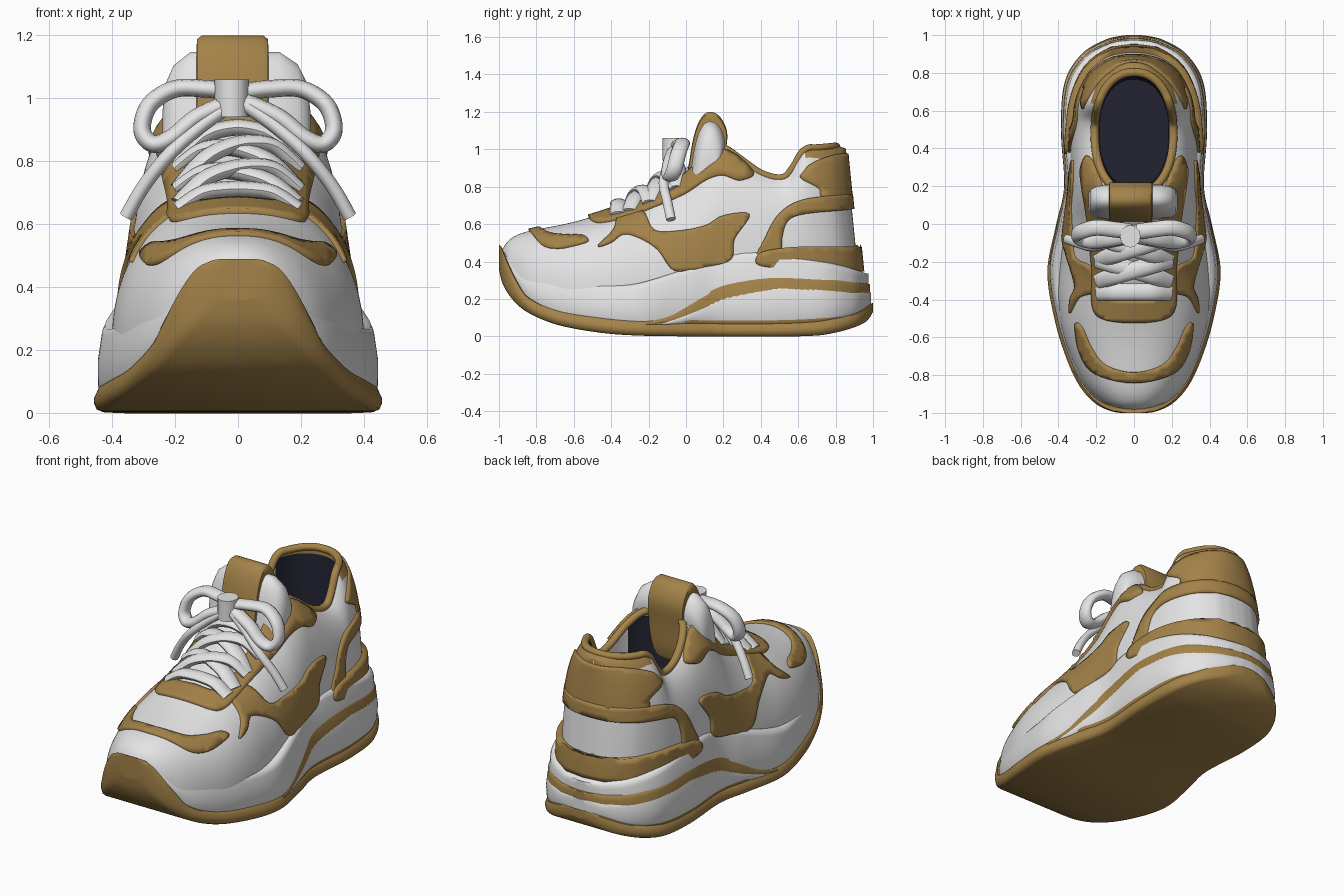
import bpy, bmesh, math
from mathutils import Vector
from mathutils.bvhtree import BVHTree
from mathutils.geometry import delaunay_2d_cdt

if "Cube" in bpy.data.objects:
    bpy.data.objects.remove(bpy.data.objects["Cube"])


def material(name, rgb):
    m = bpy.data.materials.new(name)
    m.diffuse_color = (*rgb, 1)
    m.use_nodes = True
    m.node_tree.nodes["Principled BSDF"].inputs["Base Color"].default_value = m.diffuse_color
    return m


WHITE = material("white", (0.78, 0.78, 0.79))
GOLD = material("tan_gold", (0.37, 0.225, 0.066))
NAVY = material("dark_navy", (0.017, 0.017, 0.032))


# ---------- helpers ----------
def smooth(pts, n=6, closed=False):
    """Catmull-Rom through points."""
    out, m = [], len(pts)
    P = [Vector(p) for p in pts]
    at = (lambda i: P[i % m]) if closed else (lambda i: P[max(0, min(m - 1, i))])
    for i in range(m if closed else m - 1):
        a, b, c, d = at(i - 1), at(i), at(i + 1), at(i + 2)
        for k in range(n):
            t = k / n
            out.append(0.5 * (2 * b + (c - a) * t + (2 * a - 5 * b + 4 * c - d) * t * t
                              + (3 * b - a - 3 * c + d) * t ** 3))
    return out if closed else out + [P[-1]]


def table(pts):
    """Smooth height function of y."""
    fine = smooth(pts, 8)

    def f(y):
        for a, b in zip(fine, fine[1:]):
            if y <= b[0]:
                t = max(0, min(1, (y - a[0]) / max(1e-6, b[0] - a[0])))
                return a[1] + (b[1] - a[1]) * t
        return fine[-1][1]
    return f


def finish(name, bm, mats, angle=50):
    bmesh.ops.recalc_face_normals(bm, faces=bm.faces)
    me = bpy.data.meshes.new(name)
    bm.to_mesh(me)
    bm.free()
    for m in mats:
        me.materials.append(m)
    me.shade_smooth()
    me.set_sharp_from_angle(angle=math.radians(angle))
    ob = bpy.data.objects.new(name, me)
    bpy.context.collection.objects.link(ob)
    return ob


def skin(name, rings, mat, closed=False):
    bm = bmesh.new()
    R = [[bm.verts.new(p) for p in r] for r in rings]
    n = len(R[0])
    for a, b in zip(R, R[1:] + R[:1] if closed else R[1:]):
        for i in range(n):
            bm.faces.new((a[i], a[(i + 1) % n], b[(i + 1) % n], b[i]))
    if not closed:
        bm.faces.new(R[0])
        bm.faces.new(R[-1])
    return finish(name, bm, [mat])


def tube(name, pts, ref, ra, rb, mat, closed=False):
    """Flat oval tube; rb is the radius along ref."""
    P, ref, rings = smooth(pts, 6, closed), Vector(ref), []
    for i, p in enumerate(P):
        q = P[(i + 1) % len(P)] if closed else P[min(i + 1, len(P) - 1)]
        o = P[i - 1] if closed else P[max(i - 1, 0)]
        t = (q - o).normalized()
        s = t.cross(ref).normalized()
        n = s.cross(t)
        rings.append([p + s * ra * math.cos(k * math.pi / 6) + n * rb * math.sin(k * math.pi / 6)
                      for k in range(12)])
    return skin(name, rings, mat, closed)


# ---------- sole ----------
SOLE = smooth([(-1, .004), (-.995, .1), (-.95, .2), (-.85, .29), (-.7, .36), (-.5, .42), (-.25, .457),
               (0, .41), (.2, .368), (.5, .385), (.75, .365), (.9, .275), (.975, .15), (.997, .06), (1, .004)], 8)
ground = table([(-1, .36), (-.98, .28), (-.93, .2), (-.85, .13), (-.7, .065), (-.5, .025), (-.3, .006),
                (0, 0), (.6, 0), (.8, .02), (.95, .07), (1, .13)])
out_top = table([(-1, .49), (-.985, .475), (-.95, .39), (-.9, .29), (-.84, .21), (-.7, .145), (-.5, .11),
                 (-.2, .085), (.5, .08), (.85, .11), (1, .18)])
mid_top = table([(-.97, .45), (-.93, .39), (-.85, .33), (-.7, .3), (-.4, .275), (-.25, .285), (0, .36), (.2, .42),
                 (.3, .45), (.5, .44), (.8, .385), (.97, .335)])
wave = table([(-.22, .085), (-.1, .13), (0, .19), (.15, .28), (.3, .32), (.5, .335), (.8, .31), (1, .275)])


def layer(name, lo, hi, scale, taper, mat, start=-2):
    rings = []
    for y, w in SOLE:
        y, w = y * scale, max(.004, w * scale)
        if y < start:
            continue
        a = lo(y)
        b = max(hi(y), a + .01)
        r = min(.03, (b - a) * .3, w * .5)
        wt = w * taper
        half = [(w - r, a), (w - r * .3, a + r * .3), (w, a + r), ((w + wt) / 2 + r * .2, (a + b) / 2),
                (wt, b - r), (wt - r * .3, b - r * .3), (wt - r, b)]
        rings.append([(x, y, z) for x, z in half] + [(-x, y, z) for x, z in reversed(half)])
    return skin(name, rings, mat)


layer("outsole", ground, out_top, 1, .985, GOLD)
layer("midsole", lambda y: out_top(y) - .03, mid_top, .975, .97, WHITE)
layer("midsole_stripe", lambda y: out_top(y) - .03, wave, .985, .987, GOLD, -.22)
layer("midsole_heel_insert", lambda y: out_top(y) - .02, lambda y: wave(y) - .042, .99, .99, WHITE, -.16)

# ---------- upper ----------
BODY = smooth([(-.985, .004), (-.975, .1), (-.93, .19), (-.82, .28), (-.6, .37), (-.4, .4), (-.2, .39),
               (0, .365), (.2, .34), (.45, .335), (.65, .31), (.8, .245), (.88, .15), (.905, .07), (.91, .004)], 9)
top_h = table([(-.985, .46), (-.94, .52), (-.85, .56), (-.65, .6), (-.5, .64), (-.3, .71), (-.15, .8), (0, .9),
               (.1, .98), (.2, 1.03), (.3, .99), (.4, .93), (.5, .9), (.57, .92), (.62, 1.0), (.67, 1.055),
               (.73, 1.055), (.82, 1.035), (.92, 1.0)])
base_h = table([(-.985, .36), (-.93, .28), (-.8, .24), (-.4, .22), (0, .27), (.2, .3), (.92, .3)])
power = table([(-.95, 2.3), (-.5, 2.3), (-.2, 2), (0, 2.1), (.2, 2.7), (.5, 3.2), (.92, 3.5)])
rings = []
for y, w in BODY:
    h, e, ring, w, b = top_h(y), 2 / power(y), [], max(w, .004), base_h(y)
    lean = .1 * max(0, min(1, (y - .3) / .6))
    for k in range(57):
        c, s = math.cos(math.pi * k / 56), max(0, math.sin(math.pi * k / 56))
        z = b + (h - b) * s ** e
        ring.append((math.copysign(abs(c) ** e, c) * w, y - lean * (z - .45), z))
    rings.append(ring)
upper = skin("upper", rings, WHITE)
bm = bmesh.new()
bm.from_mesh(upper.data)
bvh = BVHTree.FromBMesh(bm)
bm.free()


def hole(t, s=1):
    c, d = math.cos(t), math.sin(t)
    return (.2 * s * math.copysign(abs(c) ** .9, c), .48 + .31 * s * math.copysign(abs(d) ** .9, d))


# foot opening
cutter = skin("opening_cutter", [[(*hole(k * math.pi / 32, .92 + .08 * min(1, j / 16)), .5 + j * .03)
                                  for k in range(64)] for j in range(28)], NAVY)
cutter.hide_render = True
mod = upper.modifiers.new("opening", 'BOOLEAN')
mod.operation, mod.solver, mod.object = 'DIFFERENCE', 'EXACT', cutter
cut = bpy.data.meshes.new_from_object(upper.evaluated_get(bpy.context.evaluated_depsgraph_get()))
upper.modifiers.clear()
upper.data = cut
bpy.data.objects.remove(cutter)
cut.materials.clear()
for m in (WHITE, GOLD, NAVY):
    cut.materials.append(m)
for f in cut.polygons:
    x, y, z = f.center
    inside = abs(x / .2) ** 2.222 + abs((y - .48) / .31) ** 2.222 < 1.003 and z > .48
    if inside:  # navy lining, white side padding
        f.material_index = 0 if z > .64 and .3 < y < .6 else 2 if z < .985 else 1
    elif y > .63 and z > .95:
        f.material_index = 1


def drop(x, y, lift=0):
    hit = bvh.ray_cast(Vector((x, y, 3)), Vector((0, 0, -1)))[0]
    return Vector((x, y, (hit.z if hit else .5) + lift))


# collar trim around the opening
rim = [hole(k * math.pi / 24, 1.04) for k in range(48)]
tube("collar_trim", [drop(x, y, -.008) for x, y in rim], (0, 0, 1), .022, .02, GOLD, True)


# ---------- raised panels projected on the upper ----------
def both(half):
    return half + [(-x, y) for x, y in reversed(half) if x > 0]


def panel(name, poly, mode, mat, off=.014, step=.025):
    k = 1 / 200 if mode == 'heel' else 1
    edge = smooth([(a * k, b) for a, b in poly], 5, True)
    n = len(edge)
    xs, ys = [p.x for p in edge], [p.y for p in edge]
    grid = [Vector((min(xs) + i * step, min(ys) + j * step))
            for i in range(1, int((max(xs) - min(xs)) / step) + 1)
            for j in range(1, int((max(ys) - min(ys)) / step) + 1)]
    grid = [g for g in grid if min((g - e).length for e in edge) > step * .5]
    V, _, F, *_ = delaunay_2d_cdt(edge + grid, [], [list(range(n))], 1, 1e-5)
    used = sorted({i for f in F for i in f})
    bm = bmesh.new()
    for side in ((1, -1) if mode == 'side' else (1,)):
        vm = {}
        for i in used:
            a, b = V[i]
            if mode == 'side':
                o, d, near = Vector((2, a, b)), Vector((-1, 0, 0)), Vector((.2, a, b))
            elif mode == 'top':
                o, d, near = Vector((a, b, 3)), Vector((0, 0, -1)), Vector((a, b, .5))
            else:
                t = math.radians(a * 200)
                d = Vector((-math.sin(t), -math.cos(t), 0))
                near = Vector((0, .4, b)) - d * .36
                o = near - d * 2
            p = bvh.ray_cast(o, d)[0]
            if not p or (mode == 'heel' and (p - near).length > .18):
                p = bvh.find_nearest(near)[0]
            vm[i] = bm.verts.new((p.x * side, p.y, p.z))
        for f in F:
            bm.faces.new([vm[i] for i in f])
    ob = finish(name, bm, [mat])
    s = ob.modifiers.new("thickness", 'SOLIDIFY')
    s.thickness, s.offset = 2 * off, 0
    return ob


panel("side_panels", [(-.47, .48), (-.40, .50), (-.33, .545), (-.24, .52), (-.15, .46), (-.06, .35), (.1, .37),
                      (.24, .41), (.26, .52), (.34, .65), (.2, .645), (.1, .59), (-.05, .56), (-.17, .565),
                      (-.23, .665), (-.35, .65), (-.39, .56)], 'side', GOLD)
panel("toe_arc", both([(0, -.84), (.2, -.79), (.28, -.68), (.305, -.53), (.27, -.55), (.225, -.65),
                       (.15, -.745), (0, -.785)]), 'top', GOLD)
panel("eyestay", both([(0, -.52), (.16, -.5), (.215, -.43), (.215, -.25), (.23, -.05), (.25, .1), (.265, .2),
                       (.272, .29), (.24, .36), (.2, .3), (.165, .2), (.14, .1), (.135, -.1), (.14, -.3),
                       (.11, -.39), (0, -.4)]), 'top', GOLD, .018)
panel("heel_band", both([(0, .76), (40, .745), (58, .715), (75, .64), (86, .53), (95, .4), (73, .4), (71, .52),
                         (66, .61), (55, .65), (30, .67), (0, .68)]), 'heel', GOLD)
panel("heel_base_band", both([(0, .47), (50, .48), (78, .465), (92, .44), (92, .38), (60, .36), (0, .345)]),
      'heel', GOLD, .033)
panel("heel_collar", both([(0, .73), (36, .735), (40, .79), (51, .84), (50, .87), (42, .92), (22, .965),
                           (0, .975)]), 'heel', GOLD, .012)

# ---------- tongue ----------
PROF = smooth([(.0, .72), (.02, .95), (.05, 1.1), (.09, 1.18), (.135, 1.2), (.185, 1.17), (.22, 1.09),
               (.21, .97), (.17, .72)], 4, True)


def tongue(name, stations, mat):
    skin(name, [[(x, .12 + (p.x - .12) * s, .8 + (p.y - .8) * s) for p in PROF] for x, s in stations], mat)


tongue("tongue", [(-.24, .4), (-.23, .62), (-.205, .76), (-.15, .87), (.13, .87), (.19, .77), (.22, .62),
                  (.23, .4)], WHITE)
tongue("tongue_strip", [(-.132, .9), (-.13, .97), (-.115, 1), (.08, 1), (.095, .97), (.097, .9)], GOLD)

# ---------- laces ----------
for i, (y0, y1) in enumerate([(-.36, -.36), (-.3, -.19), (-.19, -.30), (-.19, -.07), (-.07, -.19),
                              (-.05, -.05)]):
    pts = [drop(t * .19, y0 + (y1 - y0) * (t + 1) / 2, .026 + .016 * (i % 2) * (1 - t * t))
           for t in (-1, -.6, -.2, .2, .6, 1)]
    for j in (0, -1):
        pts[j].z -= .02
    tube(f"lace_{i + 1}", pts, (0, 0, 1), .046, .026, WHITE)

# bow: knot, loops and loose ends
for s, n in ((-1, "left"), (1, "right")):
    loop = [(.02, -.04, 1.02), (.1, -.03, 1.03), (.2, -.02, 1.03), (.28, -.04, .98), (.305, -.06, .9),
            (.27, -.08, .855), (.21, -.09, .875), (.13, -.08, .94), (.02, -.06, .99)]
    tube(f"bow_loop_{n}", [(x * s, y, z) for x, y, z in loop], (0, 1, 0), .028, .042, WHITE)
    tail = [(.02, -.08, .98), (.12, -.1, .91), (.22, -.12, .82), (.3, -.1, .72), (.355, -.08, .625)]
    tube(f"bow_end_{n}", [(x * s, y, z) for x, y, z in tail], (0, 1, 0), .022, .026, WHITE)
tube("bow_knot", [(-.02, -.065, z) for z in (.94, .955, 1.0, 1.045, 1.06)], (0, 1, 0), .055, .06, WHITE)
